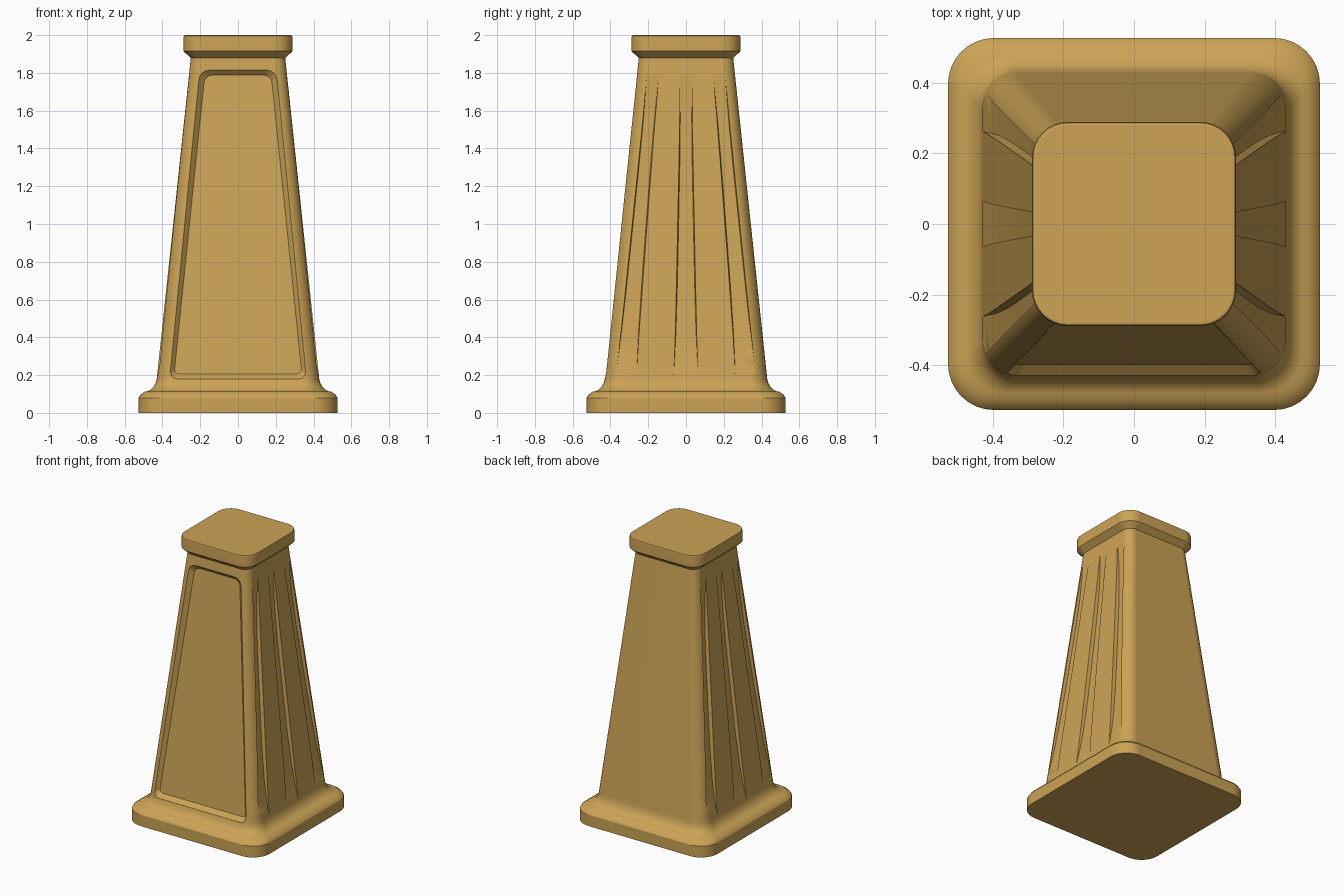
import bpy, bmesh, math

if "Cube" in bpy.data.objects:
    bpy.data.objects.remove(bpy.data.objects["Cube"])

mat = bpy.data.materials.new("ochre")
mat.diffuse_color = (0.604, 0.367, 0.093, 1)
mat.use_nodes = True
mat.node_tree.nodes["Principled BSDF"].inputs["Base Color"].default_value = mat.diffuse_color


def half(z):
    """Half width of the tapering shaft at height z."""
    return 0.427 - (z - 0.2) * 0.1054


def rounded(corners, r, seg=8):
    """Round the corners of a counter-clockwise 2D polygon, r per corner."""
    out = []
    n = len(corners)
    for i, (px, py) in enumerate(corners):
        ax, ay = corners[i - 1]
        bx, by = corners[(i + 1) % n]
        la, lb = math.hypot(ax - px, ay - py), math.hypot(bx - px, by - py)
        ua, ub = ((ax - px) / la, (ay - py) / la), ((bx - px) / lb, (by - py) / lb)
        ang = math.acos(ua[0] * ub[0] + ua[1] * ub[1])
        t = r[i] / math.tan(ang / 2)
        k = r[i] / math.sin(ang / 2)
        mx, my = ua[0] + ub[0], ua[1] + ub[1]
        ml = math.hypot(mx, my)
        cx, cy = px + mx / ml * k, py + my / ml * k
        a0 = math.atan2(py + ua[1] * t - cy, px + ua[0] * t - cx)
        a1 = math.atan2(py + ub[1] * t - cy, px + ub[0] * t - cx)
        d = (a1 - a0 + math.pi) % (2 * math.pi) - math.pi
        out += [(cx + r[i] * math.cos(a0 + d * s / seg),
                 cy + r[i] * math.sin(a0 + d * s / seg)) for s in range(seg + 1)]
    return out


def loft(name, rings):
    """Closed solid through rings with equal point counts."""
    bm = bmesh.new()
    rows = [[bm.verts.new(p) for p in ring] for ring in rings]
    for a, b in zip(rows, rows[1:]):
        for i in range(len(a)):
            j = (i + 1) % len(a)
            bm.faces.new((a[i], a[j], b[j], b[i]))
    bm.faces.new(rows[0][::-1])
    bm.faces.new(rows[-1])
    bmesh.ops.recalc_face_normals(bm, faces=bm.faces)
    me = bpy.data.meshes.new(name)
    bm.to_mesh(me)
    bm.free()
    me.materials.append(mat)
    ob = bpy.data.objects.new(name, me)
    bpy.context.collection.objects.link(ob)
    return ob


def square(h, r, z):
    pts = rounded([(-h, -h), (h, -h), (h, h), (-h, h)], [r] * 4)
    return [(x, y, z) for x, y in pts]


# pedestal: plinth, cove, tapering shaft and cap in one profile (half width, radius, z)
profile = [(0.527, 0.13, 0), (0.527, 0.13, 0.08), (0.516, 0.125, 0.097), (0.495, 0.115, 0.112)]
for i in range(1, 7):  # concave cove
    a = math.radians(90 * i / 6)
    profile.append((0.495 - 0.067 * math.sin(a), 0.115 - 0.02 * i / 6,
                    0.112 + 0.088 * (1 - math.cos(a))))
profile += [(half(1.88), 0.06, 1.88), (0.289, 0.10, 1.915), (0.289, 0.10, 1.988),
            (0.286, 0.098, 1.996), (0.279, 0.092, 2.0)]
pedestal = loft("pedestal", [square(*p) for p in profile])

cutters = []

# sunken front panel with sloping walls, (grow, depth) from outside to floor
rings = []
for grow, depth in ((0.0, -0.03), (0.0, 0.0), (-0.027, 0.028)):
    b, t = 0.365 + grow, 0.203 + grow
    zb, zt = 0.18 - grow, 1.815 + grow
    pts = rounded([(-b, zb), (b, zb), (t, zt), (-t, zt)],
                  [0.04 + grow * .6] * 2 + [0.06 + grow * .6] * 2, 6)
    rings.append([(x, -half(z) + depth, z) for x, z in pts])
cutters.append(loft("panel_cutter", rings))

# three flutes per side, fading out at both ends: (y range at foot, y range at top)
flutes = [((-0.375, -0.262), (-0.207, -0.14)),
          ((-0.066, 0.066), (-0.033, 0.033)),
          ((0.262, 0.375), (0.14, 0.207))]
steps = [0, 0.03, 0.08, 0.16, 0.3, 0.5, 0.7, 0.84, 0.92, 0.97, 1]
for side in (-1, 1):
    for (f0, f1), (t0, t1) in flutes:
        rings = []
        for s in steps:
            z = 0.18 + 1.63 * s
            d = 0.028 * (1 - abs(2 * s - 1) ** 4) - 0.002
            y0, y1 = f0 + (t0 - f0) * s, f1 + (t1 - f1) * s
            lean = 0.4 * max(d, 0)
            out, deep = half(z) + 0.03, half(z) - d
            rings.append([(side * out, y0, z), (side * out, y1, z),
                          (side * deep, y1 - lean, z), (side * deep, y0 + lean, z)])
        cutters.append(loft("flute_cutter", rings))

# cut the recesses
bpy.context.view_layer.objects.active = pedestal
pedestal.select_set(True)
for c in cutters:
    c.select_set(False)
    c.hide_render = True
    m = pedestal.modifiers.new("cut", 'BOOLEAN')
    m.operation = 'DIFFERENCE'
    m.solver = 'EXACT'
    m.object = c
    bpy.ops.object.modifier_apply(modifier=m.name)
for c in cutters:
    bpy.data.objects.remove(c)

# smooth shading with crisp edges
bpy.ops.object.shade_smooth_by_angle(angle=math.radians(30))
w = pedestal.modifiers.new("even_shading", 'WEIGHTED_NORMAL')
w.keep_sharp = True
